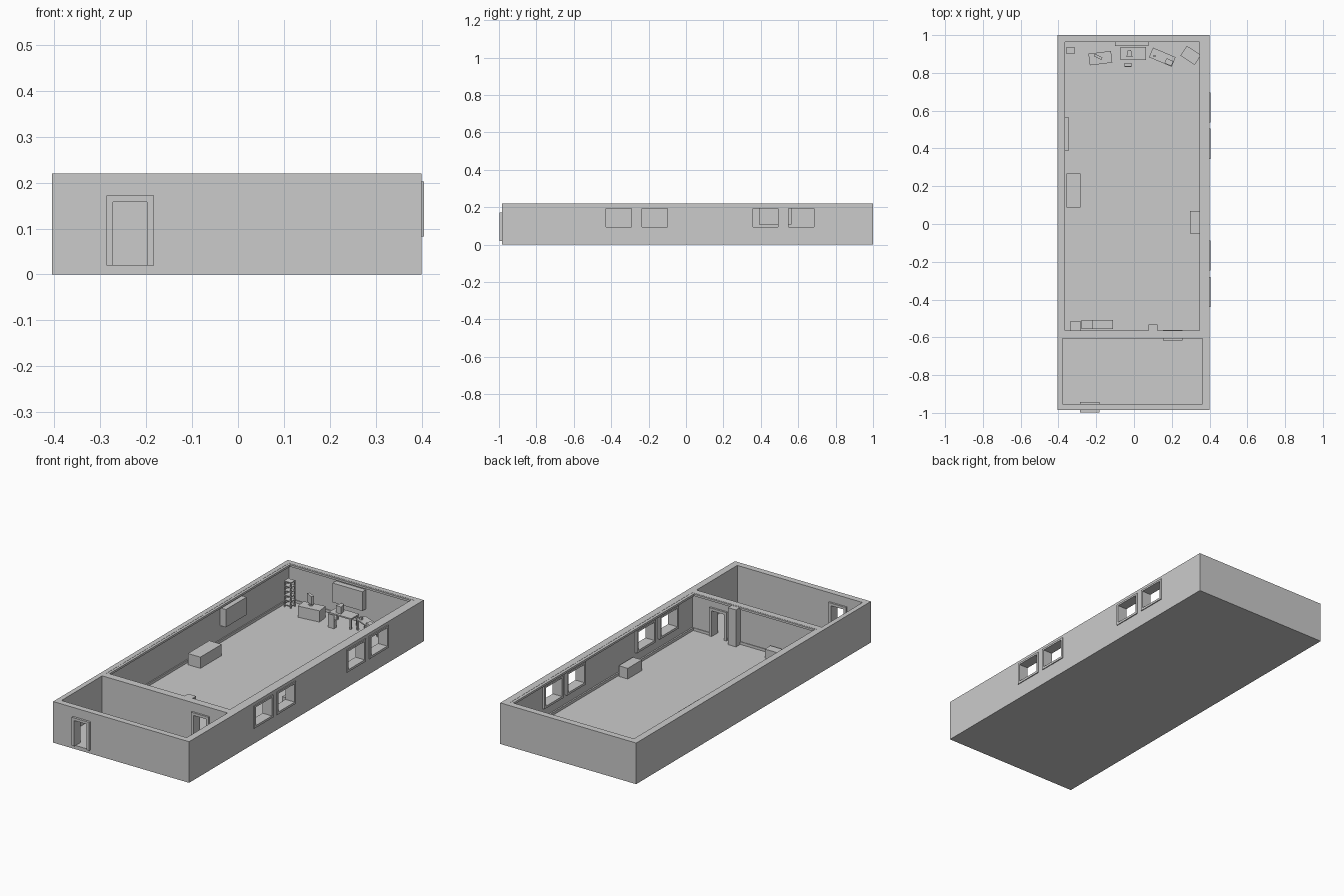
import bpy, math
from mathutils import Matrix, Vector

FLOOR = 0.02


def box(name, x0, x1, y0, y1, z0, z1):
    me = bpy.data.meshes.new(name)
    v = [(x, y, z) for x in (x0, x1) for y in (y0, y1) for z in (z0, z1)]
    f = [(0, 1, 3, 2), (4, 6, 7, 5), (0, 4, 5, 1), (2, 3, 7, 6), (0, 2, 6, 4), (1, 5, 7, 3)]
    me.from_pydata(v, [], f)
    ob = bpy.data.objects.new(name, me)
    bpy.context.collection.objects.link(ob)
    return ob


def cut(target, *dims):
    cutter = box("cutter", *dims)
    m = target.modifiers.new("cut", 'BOOLEAN')
    m.operation, m.solver, m.object = 'DIFFERENCE', 'EXACT', cutter
    bpy.context.view_layer.objects.active = target
    bpy.ops.object.modifier_apply(modifier="cut")
    bpy.data.objects.remove(cutter)


def place(parts, x, y, deg):
    # turn and move parts modelled around the origin
    m = Matrix.Translation(Vector((x, y, 0))) @ Matrix.Rotation(math.radians(deg), 4, 'Z')
    for p in parts:
        p.data.transform(m)


# building shell with two rooms
shell = box("building_shell", -0.405, 0.40, -0.985, 1.0, 0, 0.22)
cut(shell, -0.379, 0.363, -0.572, 0.972, FLOOR, 0.3)
cut(shell, -0.379, 0.363, -0.952, -0.607, FLOOR, 0.3)


# windows in the right wall
for i, y in enumerate((0.617, 0.425, -0.167, -0.36)):
    cut(shell, 0.33, 0.45, y - 0.08, y + 0.08, 0.083, 0.203)
    fr = box(f"window_frame_{i}", 0.35, 0.405, y - 0.08, y + 0.08, 0.083, 0.203)
    cut(fr, 0.3, 0.5, y - 0.068, y + 0.068, 0.095, 0.193)

# door openings and frames
for name, x, y0, y1 in (("entrance", -0.235, -0.997, -0.942), ("inner", 0.205, -0.617, -0.562)):
    cut(shell, x - 0.052, x + 0.052, y0 - 0.02, y1 + 0.02, FLOOR, 0.172)
    fr = box(name + "_door_frame", x - 0.052, x + 0.052, y0, y1, FLOOR, 0.172)
    cut(fr, x - 0.037, x + 0.037, y0 - 0.1, y1 + 0.1, 0.0, 0.158)

# cornice and skirting around the main room
for name, z0, z1, t in (("cornice", 0.208, 0.219, 0.014), ("skirting", FLOOR, 0.034, 0.007)):
    ring = box(name, -0.38, 0.364, -0.573, 0.973, z0, z1)
    cut(ring, -0.38 + t, 0.364 - t - 0.002, -0.573 + t * 0.6, 0.973 - t * 0.7, 0.0, 0.3)
    if name == "skirting":
        cut(ring, 0.153, 0.257, -0.6, -0.55, 0.0, 0.3)

# pieces along the walls
box("pillar", 0.077, 0.125, -0.573, -0.533, FLOOR, 0.218)
box("left_bench", -0.358, -0.284, 0.0875, 0.268, FLOOR, 0.08)
box("right_bench", 0.296, 0.349, -0.05, 0.07, FLOOR, 0.077)
box("left_board", -0.38, -0.345, 0.39, 0.565, 0.108, 0.203)
box("back_board", -0.10, 0.077, 0.942, 0.973, 0.097, 0.2)
box("cupboard", -0.337, -0.284, -0.566, -0.513, FLOOR, 0.08)
box("drawer_unit", -0.278, -0.22, -0.557, -0.509, FLOOR, 0.1)
box("low_cabinet", -0.22, -0.11, -0.557, -0.509, FLOOR, 0.068)

# shelf tower in the corner
for x in (-0.358, -0.321):
    for y in (0.9, 0.931):
        box("shelf_post", x, x + 0.005, y, y + 0.005, FLOOR, 0.16)
for i in range(6):
    z = 0.03 + i * 0.025
    box("shelf", -0.358, -0.316, 0.9, 0.936, z, z + 0.004)


def table(w, d, top=0.08):
    parts = [box("table_top", -w / 2, w / 2, -d / 2, d / 2, top - 0.007, top)]
    for sx in (-1, 1):
        for sy in (-1, 1):
            x, y = sx * (w / 2 - 0.007), sy * (d / 2 - 0.007)
            parts.append(box("table_leg", x - 0.004, x + 0.004, y - 0.004, y + 0.004, FLOOR, top - 0.007))
    return parts


def monitor(x, y, deg, z=0.08, w=0.034, h=0.036):
    parts = [box("monitor_base", -0.012, 0.012, -0.008, 0.008, z, z + 0.003),
             box("monitor_neck", -0.003, 0.003, -0.003, 0.003, z + 0.003, z + 0.012),
             box("monitor_screen", -w / 2, w / 2, -0.007, 0.007, z + 0.01, z + 0.01 + h)]
    place(parts, x, y, deg)


# solid counter with a screen on it
place([box("counter", -0.06, 0.06, -0.031, 0.031, FLOOR, 0.08)], -0.178, 0.878, 7)
monitor(-0.19, 0.885, -28, w=0.045, h=0.045)

# main desk with a tapered screen, and a chair
place(table(0.133, 0.068), -0.004, 0.902, 0)
scr = box("desk_screen", -0.04, -0.008, 0.884, 0.92, 0.08, 0.118)
for v in scr.data.vertices:
    if v.co.y > 0.9:
        v.co.x = -0.024 + (v.co.x + 0.024) * 0.55
box("chair_base", -0.049, -0.014, 0.831, 0.853, FLOOR, 0.06)
box("chair_back", -0.049, -0.014, 0.831, 0.837, 0.06, 0.092)

# angled tables on the right with items on top
place(table(0.13, 0.055), 0.15, 0.883, -23)
place([box("small_box", -0.02, 0.02, -0.014, 0.014, 0.08, 0.092)], 0.185, 0.857, -23)
place([box("cup", -0.006, 0.006, -0.006, 0.006, 0.08, 0.094)], 0.108, 0.889, 0)
place(table(0.09, 0.062), 0.3, 0.893, -33)
place([box("tray", -0.034, 0.034, -0.02, 0.02, 0.08, 0.087)], 0.3, 0.893, -33)
